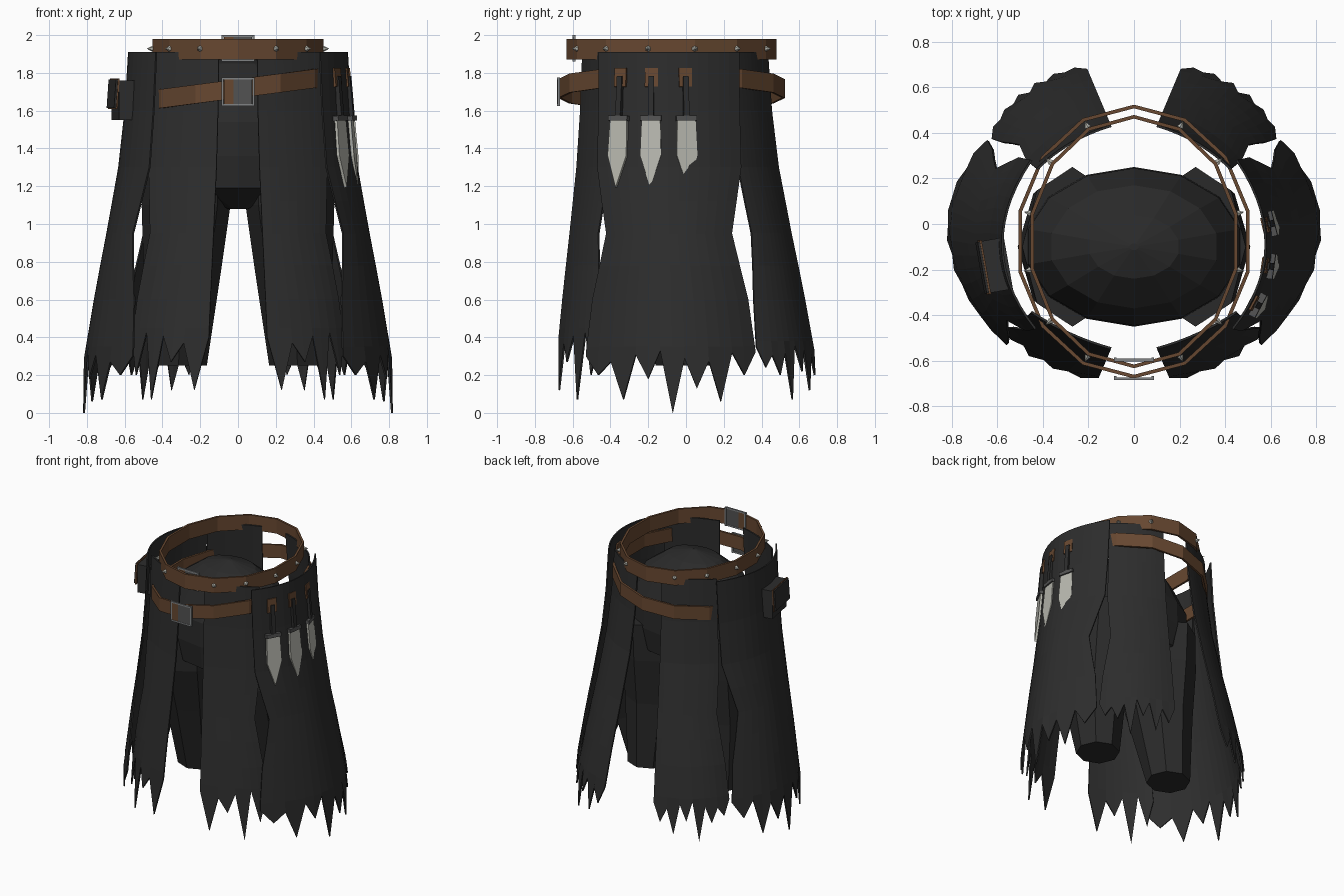
import bpy, bmesh, math
from mathutils import Matrix, Vector

if "Cube" in bpy.data.objects:
    bpy.data.objects.remove(bpy.data.objects["Cube"])


def material(name, rgb):
    m = bpy.data.materials.new(name)
    m.diffuse_color = (*rgb, 1)
    m.use_nodes = True
    m.node_tree.nodes["Principled BSDF"].inputs["Base Color"].default_value = m.diffuse_color
    return m


CLOTH = material("charcoal cloth", (0.026, 0.026, 0.026))
TROUSER = material("dark trouser", (0.023, 0.023, 0.023))
LEATHER = material("brown leather", (0.135, 0.064, 0.030))
STEEL = material("grey steel", (0.22, 0.23, 0.235))
DARK = material("dark steel", (0.085, 0.085, 0.085))
BLADE = material("pale blade", (0.48, 0.48, 0.43))


def finish(bm, name, mat, matrix=None):
    bmesh.ops.recalc_face_normals(bm, faces=bm.faces)
    me = bpy.data.meshes.new(name)
    bm.to_mesh(me)
    bm.free()
    ob = bpy.data.objects.new(name, me)
    me.materials.append(mat)
    if matrix:
        ob.matrix_world = matrix
    bpy.context.collection.objects.link(ob)
    return ob


def box(name, size, loc, mat, frame=Matrix()):
    bm = bmesh.new()
    bmesh.ops.create_cube(bm, size=1)
    return finish(bm, name, mat,
                  frame @ Matrix.Translation(loc) @ Matrix.Diagonal((*size, 1)))


def loft(name, rings, sides, mat):
    """rings: (z, centre x, radius x, centre y, radius y)"""
    bm = bmesh.new()
    loops = []
    for z, cx, rx, cy, ry in rings:
        angles = [2 * math.pi * i / sides for i in range(sides)]
        loops.append([bm.verts.new((cx + rx * math.sin(a), cy - ry * math.cos(a), z))
                      for a in angles])
    for a, b in zip(loops, loops[1:]):
        for i in range(sides):
            j = (i + 1) % sides
            bm.faces.new((a[i], a[j], b[j], b[i]))
    bm.faces.new(loops[0])
    bm.faces.new(loops[-1])
    return finish(bm, name, mat)


def lerp_table(table, z):
    for (z0, v0), (z1, v1) in zip(table, table[1:]):
        if z >= z1:
            return v0 + (v1 - v0) * min(1, max(0, (z0 - z) / (z0 - z1)))
    return table[-1][1]


def arc(points, u):
    """Parabola through three points."""
    w = (2 * (u - .5) * (u - 1), 4 * u * (1 - u), 2 * u * (u - .5))
    return sum((Vector(p) * k for p, k in zip(points, w)), Vector((0, 0)))


# Torn skirt panels: curved sheets that flare, with slit edges and ragged hems
FLARE = [(1.91, 0), (1.6, .08), (1.3, .22), (.95, .48), (.65, .72), (.25, 1)]
PINCH = [(1.91, 0), (1.3, .12), (.95, 1), (.6, .25), (.33, 0)]


def panel(name, side, top, hem, pinch, valley, tips):
    bm = bmesh.new()
    cols = 2 * len(tips) + 1
    rows = []
    for level in (1.91, 1.6, 1.3, 1.12, .95, .78, .6, valley + .05, None):
        row = []
        for c in range(cols):
            z = level
            if z is None:
                z = tips[c // 2] if c % 2 else valley + .03 * math.sin(c * 2.3)
            f, p = lerp_table(FLARE, z), lerp_table(PINCH, z)
            lo, hi = pinch[0] * p, 1 - pinch[1] * p
            u = lo + (hi - lo) * c / (cols - 1)
            xy = arc(top, u).lerp(arc(hem, u), f)
            row.append(bm.verts.new((side * xy.x, xy.y, z)))
        rows.append(row)
    for a, b in zip(rows, rows[1:]):
        for c in range(cols - 1):
            bm.faces.new((a[c], a[c + 1], b[c + 1], b[c]))
    ob = finish(bm, name, CLOTH)
    mod = ob.modifiers.new("thickness", "SOLIDIFY")
    mod.thickness, mod.offset = .01, 0


for side, label in ((1, "right"), (-1, "left")):
    panel("front_panel_" + label, side,
          ((.10, -.545), (.28, -.48), (.45, -.385)),
          ((.16, -.685), (.41, -.605), (.57, -.46)),
          (0, .15), .40, (.12, .27, .07, .2))
    panel("side_panel_" + label, side,
          ((.432, -.46), (.577, -.10), (.45, .28)),
          ((.56, -.53), (.815, -.07), (.65, .37)),
          (.09, .10), .30, (.2, .07, .18, 0, .13, .06, .2))
    panel("back_panel_" + label, side,
          ((.10, .43), (.275, .355), (.425, .24)),
          ((.21, .69), (.47, .59), (.635, .38)),
          (0, .10), .33, (.2, .12, .22, .07, .2, .24))

    # Trouser legs
    loft("trouser_leg_" + label,
         [(.25, side * .315, .15, -.01, .15), (.75, side * .295, .205, -.07, .24),
          (1.1, side * .275, .235, -.10, .33), (1.38, side * .27, .22, -.10, .35)],
         8, TROUSER)

# Hips with a domed top
loft("trouser_hips",
     [(1.08, 0, .06, -.10, .13), (1.19, 0, .40, -.10, .33), (1.36, 0, .48, -.10, .35),
      (1.54, 0, .475, -.10, .345), (1.73, 0, .37, -.10, .27), (1.85, 0, .2, -.10, .14),
      (1.89, 0, .02, -.10, .015)], 14, TROUSER)

# Belts: fourteen-sided bands
SIDES, CY = 14, -.077


def belt(name, rx, ry, z, height, slope):
    bm = bmesh.new()
    loops = []
    for i in range(SIDES):
        a = 2 * math.pi * i / SIDES
        s, c = math.sin(a), math.cos(a)
        loops.append([bm.verts.new(((rx - d) * s, CY - (ry - d) * c,
                                    z + slope * rx * s + h * height / 2))
                      for d, h in ((0, -1), (0, 1), (.016, 1), (.016, -1))])
    for i in range(SIDES):
        a, b = loops[i], loops[(i + 1) % SIDES]
        for k in range(4):
            m = (k + 1) % 4
            bm.faces.new((a[k], b[k], b[m], a[m]))
    finish(bm, name, LEATHER)


belt("upper_belt", .465, .555, 1.925, .11, 0)
belt("lower_belt", .52, .60, 1.717, .10, .13)

# Pointed studs on the upper belt
for i in range(1, SIDES):
    if i == SIDES // 2:
        continue
    a = 2 * math.pi * i / SIDES
    out = Vector((math.sin(a), -math.cos(a), 0))
    bm = bmesh.new()
    bmesh.ops.create_cone(bm, cap_ends=True, segments=6, radius1=.016, radius2=0, depth=.03)
    pos = Vector((.48 * out.x, CY + .57 * out.y, 1.928))
    finish(bm, "stud", BLADE,
           Matrix.Translation(pos) @ out.to_track_quat('Z', 'Y').to_matrix().to_4x4())


# Buckles: square frame curving back at the sides, prong plates, leather between
def buckle(name, y, z, h, w=.087):
    t = .011
    for s in (-1, 1):
        box(name + "_post", (t, .014, h), (s * (w - t / 2), y + .008, z), STEEL)
        box(name + "_bar", (2 * w, .012, t), (0, y + .004, z + s * (h - t) / 2), STEEL)
    box(name + "_plate", (.10, .008, h - .022), (.025, y + .004, z), DARK)
    box(name + "_leather", (.05, .008, h - .022), (-.05, y + .005, z), LEATHER)


buckle("upper_buckle", -.60, 1.93, .14)
buckle("lower_buckle", -.682, 1.70, .15)

# Throwing knives hanging from leather tabs on the right panel
for x, y, yaw in ((.51, -.338, -28), (.562, -.18, -8), (.565, -.008, 14)):
    frame = (Matrix.Translation((x, y, 1.80)) @ Matrix.Rotation(math.radians(yaw), 4, 'Z')
             @ Matrix.Rotation(math.radians(-5), 4, 'Y'))
    box("knife_tab", (.024, .07, .10), (.010, 0, -.025), LEATHER, frame)
    box("knife_handle", (.026, .03, .22), (.018, 0, -.13), CLOTH, frame)
    box("knife_guard", (.036, .112, .026), (.014, 0, -.243), DARK, frame)
    # Flat pointed blade
    bm = bmesh.new()
    outline = ((-.050, -.256), (.050, -.256), (.056, -.44), (0, -.61), (-.056, -.44))
    front = bm.faces.new([bm.verts.new((.022, w, z)) for w, z in outline])
    grown = bmesh.ops.extrude_face_region(bm, geom=[front])["geom"]
    bmesh.ops.translate(bm, vec=(-.016, 0, 0),
                        verts=[g for g in grown if isinstance(g, bmesh.types.BMVert)])
    finish(bm, "knife_blade", BLADE, frame)

# Belt pouch on the left panel
frame = Matrix.Translation((-.60, -.18, 1.655)) @ Matrix.Rotation(math.radians(10), 4, 'Z')
box("pouch_body", (.10, .23, .21), (0, 0, 0), CLOTH, frame)
flap = frame @ Matrix.Rotation(math.radians(4), 4, 'Y')
box("pouch_trim", (.008, .242, .162), (-.060, 0, .03), LEATHER, flap)
box("pouch_flap", (.012, .228, .15), (-.068, 0, .03), CLOTH, flap)
